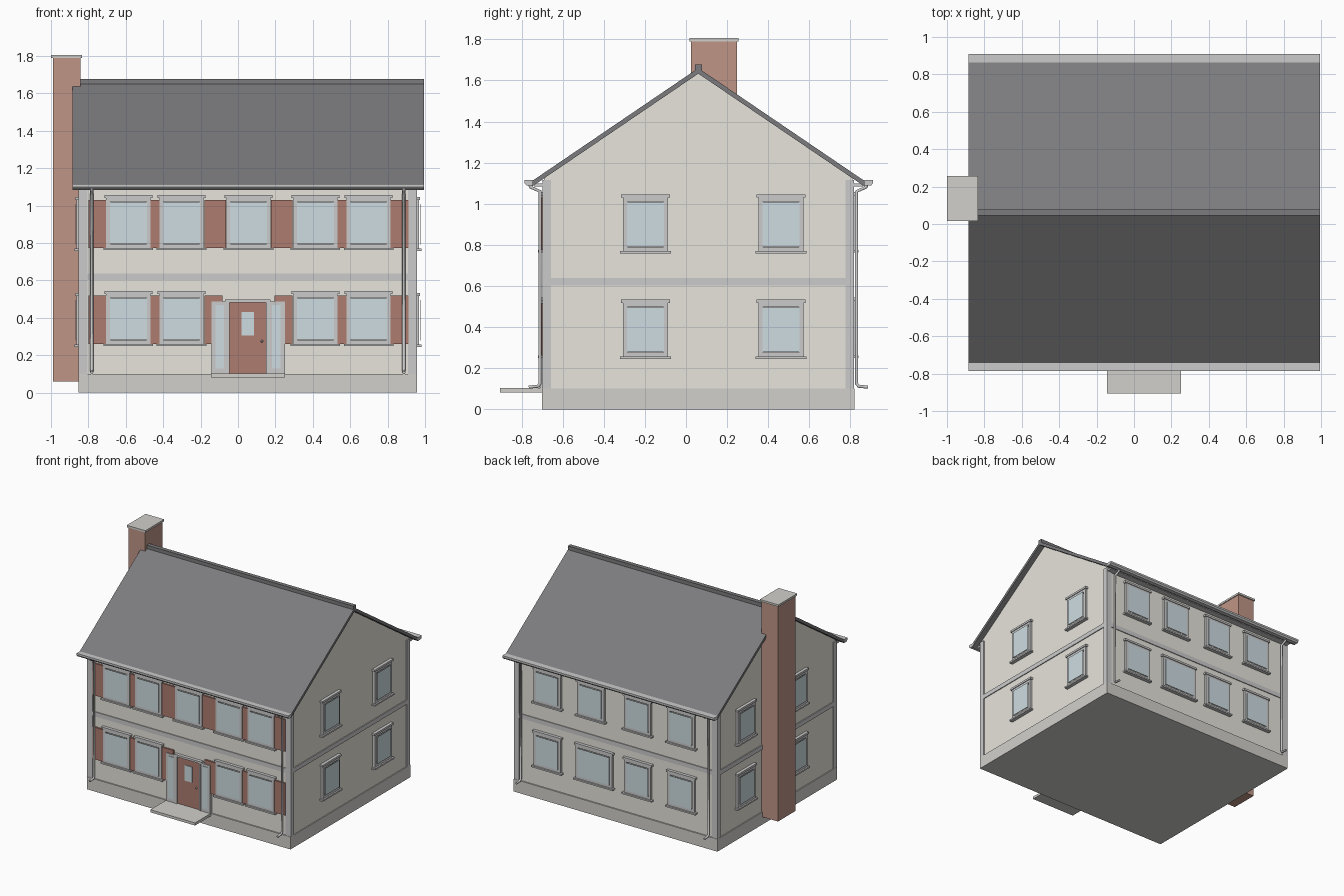
import bpy, bmesh, math
from mathutils import Vector

if "Cube" in bpy.data.objects:
    bpy.data.objects.remove(bpy.data.objects["Cube"])

X0, X1, Y0, Y1 = -0.845, 0.95, -0.69, 0.81   # wall faces
CX, CY = 0.056, 0.06                         # house axes


def material(name, r, g, b):
    m = bpy.data.materials.new(name)
    m.diffuse_color = (r, g, b, 1)
    m.use_nodes = True
    m.node_tree.nodes["Principled BSDF"].inputs["Base Color"].default_value = m.diffuse_color
    return m


WALL = material("cream_siding", 0.80, 0.78, 0.71)
TRIM = material("grey_trim", 0.67, 0.67, 0.67)
STONE = material("stone", 0.64, 0.63, 0.60)
ROOF = material("slate", 0.20, 0.20, 0.21)
BRICK = material("brick", 0.52, 0.30, 0.24)
RED = material("red_paint", 0.42, 0.20, 0.16)
GLASS = material("glass", 0.62, 0.72, 0.76)


def finish(name, bm, mat):
    bmesh.ops.recalc_face_normals(bm, faces=bm.faces)
    me = bpy.data.meshes.new(name)
    bm.to_mesh(me)
    bm.free()
    me.materials.append(mat)
    ob = bpy.data.objects.new(name, me)
    bpy.context.collection.objects.link(ob)
    return ob


def world(p):
    return Vector(p)


# wall maps: (along wall, outward distance, height) -> world
def front(p): return Vector((p[0], Y0 - p[1], p[2]))
def back(p): return Vector((p[0], Y1 + p[1], p[2]))
def right(p): return Vector((X1 + p[1], p[0], p[2]))
def left(p): return Vector((X0 - p[1], p[0], p[2]))


def boxes(name, spans, mat, place=world):
    """One object from boxes (a0, a1, b0, b1, z0, z1)."""
    bm = bmesh.new()
    for a0, a1, b0, b1, z0, z1 in spans:
        vs = bmesh.ops.create_cube(bm, size=1)["verts"]
        for v in vs:
            v.co = place((a1 if v.co.x > 0 else a0, b1 if v.co.y > 0 else b0,
                          z1 if v.co.z > 0 else z0))
    return finish(name, bm, mat)


def prism(name, profile, x0, x1, mat):
    """Extrude a (y, z) profile along x."""
    bm = bmesh.new()
    f = bm.faces.new([bm.verts.new((x0, y, z)) for y, z in profile])
    ext = bmesh.ops.extrude_face_region(bm, geom=[f])["geom"]
    bmesh.ops.translate(bm, vec=(x1 - x0, 0, 0),
                        verts=[e for e in ext if isinstance(e, bmesh.types.BMVert)])
    return finish(name, bm, mat)


def window(name, place, c, z0, z1, w):
    """Frame, head, sill and a pane standing proud; w is the sill width."""
    s, h, t = w / 2, w / 2 - 0.014, 0.022
    boxes(name + "_frame", [
        (c - h, c - h + t, 0, 0.018, z0, z1), (c + h - t, c + h, 0, 0.018, z0, z1),
        (c - h, c + h, 0, 0.018, z1 - 0.035, z1), (c - h, c + h, 0, 0.018, z0, z0 + 0.032),
        (c - s, c + s, 0, 0.03, z0, z0 + 0.012),
        (c - s + 0.004, c + s - 0.004, 0, 0.024, z1 - 0.016, z1)], TRIM, place)
    g = h - t + 0.002
    boxes(name + "_glass", [(c - g, c + g, 0.022, 0.025, z0 + 0.034, z1 - 0.037)], GLASS, place)


# body
boxes("foundation", [(-0.853, 0.957, -0.70, 0.82, 0, 0.10)], STONE)
prism("walls", [(Y0, 0.09), (Y1, 0.09), (Y1, 1.125), (CY, 1.635), (Y0, 1.125)], X0, X1, WALL)
e = 0.007
boxes("belt_course", [(X0 - e, X1 + e, Y0 - e, Y1 + e, 0.602, 0.638)], TRIM)
corners = []
for xa, xb in ((X0 - e, X0 + 0.04), (X1 - 0.04, X1 + e)):
    for ya, yb in ((Y0 - e, Y0 + 0.033), (Y1 - 0.033, Y1 + e)):
        corners.append((xa, xb, ya, yb, 0.10, 1.115))
boxes("corner_boards", corners, TRIM)

# roof
prism("roof", [(-0.75, 1.11), (CY, 1.66), (0.87, 1.11), (0.87, 1.083),
               (CY, 1.633), (-0.75, 1.083)], -0.885, 0.995, ROOF)
boxes("ridge_cap", [(-0.845, 0.995, 0.045, 0.078, 1.635, 1.678)], ROOF)
gutter = [(-0.785, 1.115), (-0.732, 1.115), (-0.732, 1.098), (-0.745, 1.088), (-0.775, 1.088), (-0.785, 1.10)]
prism("front_gutter", gutter, -0.885, 0.995, TRIM)
prism("back_gutter", [(2 * CY + 0.005 - y, z) for y, z in gutter], -0.885, 0.995, TRIM)
boxes("eave_soffits", [(X0, X1, -0.74, Y0, 1.085, 1.098), (X0, X1, Y1, 0.86, 1.085, 1.098)], TRIM)

# chimney
boxes("chimney", [(-0.99, -0.842, 0.025, 0.247, 0.06, 1.79)], BRICK)
boxes("chimney_cap", [(-1.0, -0.835, 0.017, 0.256, 1.79, 1.806)], STONE)

# downspouts
for side, place in (("front", front), ("back", back)):
    for end, x in (("left", -0.782), ("right", 0.887)):
        cu = bpy.data.curves.new(f"{side}_{end}_downspout", "CURVE")
        cu.dimensions = "3D"
        cu.bevel_depth, cu.bevel_resolution, cu.use_fill_caps = 0.009, 1, True
        sp = cu.splines.new("POLY")
        path = [(0.07, 1.092), (0.065, 1.08), (0.02, 1.06), (0.02, 0.125), (0.03, 0.112), (0.075, 0.108)]
        sp.points.add(len(path) - 1)
        for pt, (d, z) in zip(sp.points, path):
            pt.co = (*place((x, d, z)), 1)
        cu.materials.append(TRIM)
        bpy.context.collection.objects.link(bpy.data.objects.new(cu.name, cu))

# windows
for floor, dz in (("upper", 0), ("lower", -0.513)):
    for i, off in enumerate((-0.642, -0.358, 0, 0.358, 0.642)):
        if floor == "upper" or off:
            window(f"front_{floor}_window_{i}", front, CX + off, 0.762 + dz, 1.056 + dz, 0.265)
    for i, off in enumerate((-0.595, -0.208, 0.208, 0.595)):
        wide = floor == "lower" and i == 2
        window(f"back_{floor}_window_{i}", back, 0.24 if wide else 0.06 + off,
               0.762 + dz, 1.056 + dz, 0.35 if wide else 0.265)
    for side, place in (("left", left), ("right", right)):
        for i, y in enumerate((-0.197, 0.462)):
            window(f"{side}_{floor}_window_{i}", place, y, 0.758 + dz, 1.046 + dz, 0.247)
    # shutters, mirrored about the house axis
    sh = []
    for a, b in ((-0.80, -0.70), (-0.47, -0.42), (-0.18, -0.065 if floor == "upper" else -0.083)):
        for p, q in ((a, b), (2 * CX - b, 2 * CX - a)):
            sh.append((p, q, 0, 0.014, 0.774 + dz, 1.031 + dz))
    boxes(f"{floor}_shutters", sh, RED, front)

# entrance
boxes("door", [(-0.045, 0.15, 0, 0.012, 0.10, 0.482)], RED, front)
boxes("door_glass", [(0.019, 0.086, 0, 0.017, 0.305, 0.43)], GLASS, front)
boxes("door_frame", [(-0.062, -0.045, 0, 0.022, 0.10, 0.482), (0.15, 0.167, 0, 0.022, 0.10, 0.482),
                     (-0.07, 0.175, 0, 0.026, 0.482, 0.498)], TRIM, front)
boxes("entrance_sidelights", [(-0.142, -0.055, 0, 0.02, 0.10, 0.487), (0.16, 0.25, 0, 0.02, 0.10, 0.487)], TRIM, front)
boxes("sidelight_glass", [(-0.12, -0.075, 0, 0.024, 0.13, 0.468), (0.182, 0.228, 0, 0.024, 0.13, 0.468)], GLASS, front)
bm = bmesh.new()
bmesh.ops.create_icosphere(bm, subdivisions=2, radius=0.007)
bmesh.ops.translate(bm, vec=front((0.128, 0.018, 0.275)), verts=bm.verts)
finish("door_knob", bm, TRIM)
boxes("front_step", [(-0.145, 0.252, -0.905, -0.69, 0.082, 0.103)], STONE)
